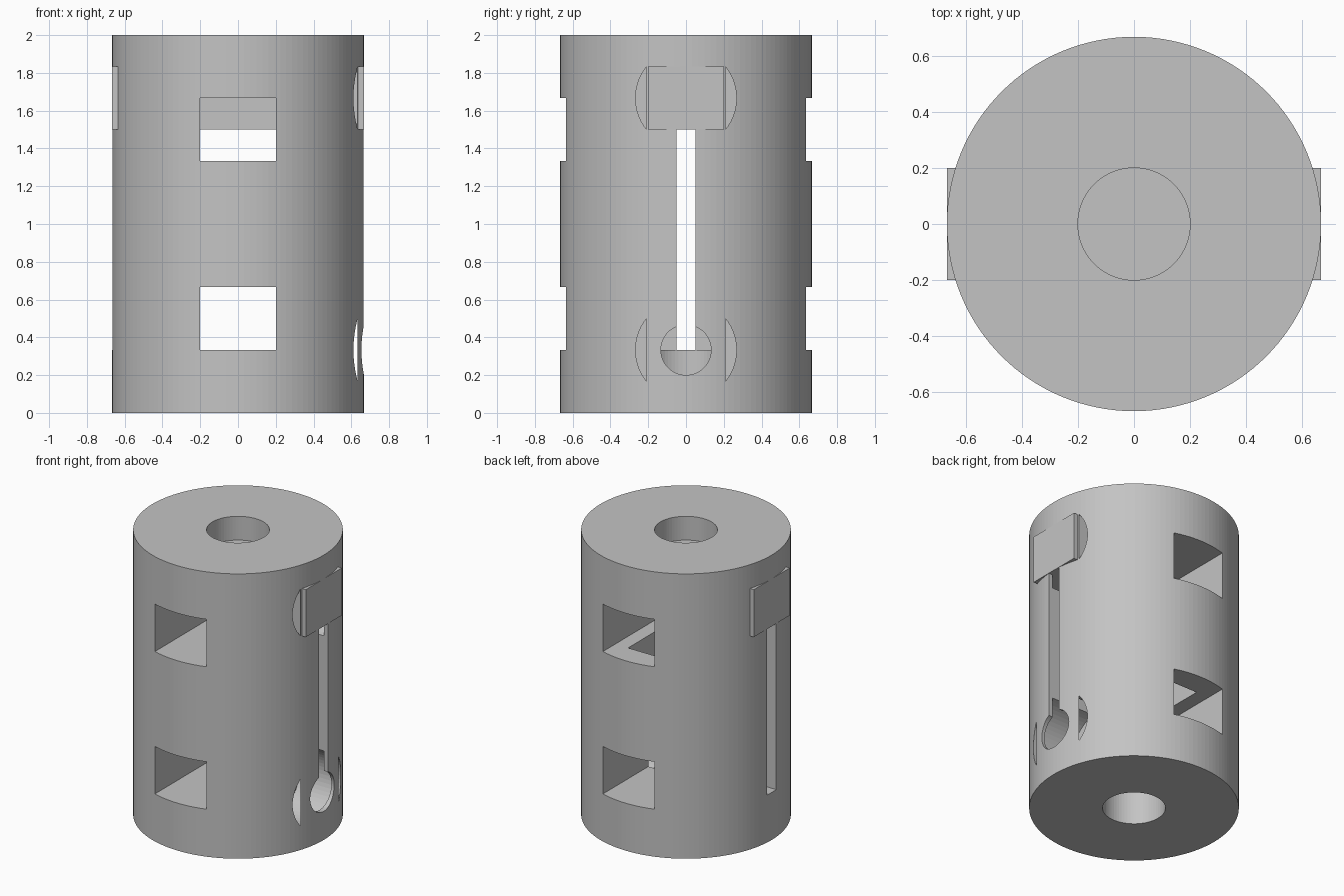
import bpy
from math import pi

cube = bpy.data.objects.get("Cube")
if cube:
    bpy.data.objects.remove(cube, do_unlink=True)

# Single grey finish
grey = bpy.data.materials.new("plain_grey")
grey.use_nodes = True
colour = (0.55, 0.55, 0.55, 1)
grey.diffuse_color = colour
grey.node_tree.nodes["Principled BSDF"].inputs["Base Color"].default_value = colour


def box(name, x, y, z):
    """Box from (low, high) ranges on each axis."""
    spans = (x, y, z)
    bpy.ops.mesh.primitive_cube_add(size=1, location=[(a + b) / 2 for a, b in spans])
    ob = bpy.context.object
    ob.name = name
    ob.scale = [b - a for a, b in spans]
    bpy.ops.object.transform_apply(location=True, rotation=True, scale=True)
    return ob


def rod(name, radius, low, high, z=None, sides=64):
    """Cylinder upright on the z axis, or along x at height z."""
    middle = (low + high) / 2
    along_x = z is not None
    bpy.ops.mesh.primitive_cylinder_add(
        vertices=sides, radius=radius, depth=high - low,
        location=(middle, 0, z) if along_x else (0, 0, middle),
        rotation=(0, pi / 2 if along_x else 0, 0))
    ob = bpy.context.object
    ob.name = name
    bpy.ops.object.transform_apply(location=True, rotation=True, scale=True)
    return ob


def cut(target, cutter):
    mod = target.modifiers.new("cut", 'BOOLEAN')
    mod.operation = 'DIFFERENCE'
    mod.solver = 'EXACT'
    mod.object = cutter
    bpy.context.view_layer.objects.active = target
    bpy.ops.object.modifier_apply(modifier=mod.name)
    bpy.data.objects.remove(cutter, do_unlink=True)


R = 0.667
LOW, HIGH = 1 / 3, 5 / 3

# Main drum with its axial bore
drum = rod("drum", R, 0, 2, sides=128)
cut(drum, rod("axial_bore", 0.2, -0.1, 2.1))

# Rectangular windows running front to back
for bottom in (LOW, HIGH - 1 / 3):
    cut(drum, box("window", (-0.2, 0.2), (-1, 1), (bottom, bottom + 1 / 3)))

# Narrow slot running side to side
cut(drum, box("slot", (-1, 1), (-0.05, 0.05), (LOW, HIGH)))

# Rear shaft joining the two windows
cut(drum, box("shaft", (-0.1, 0.1), (0, 0.5), (0.6, 1.4)))

# Round inner pockets and their access holes on one side
for height in (LOW, HIGH):
    cut(drum, rod("pocket", 0.267, 0.3, 0.633, z=height))
    cut(drum, rod("access_hole", 0.133, 0, 0.8, z=height))

# Cross beam through the upper part
beam = box("cross_beam", (-R, R), (-0.2, 0.2), (1.5, 1.833))

for part in (drum, beam):
    part.data.materials.clear()
    part.data.materials.append(grey)
